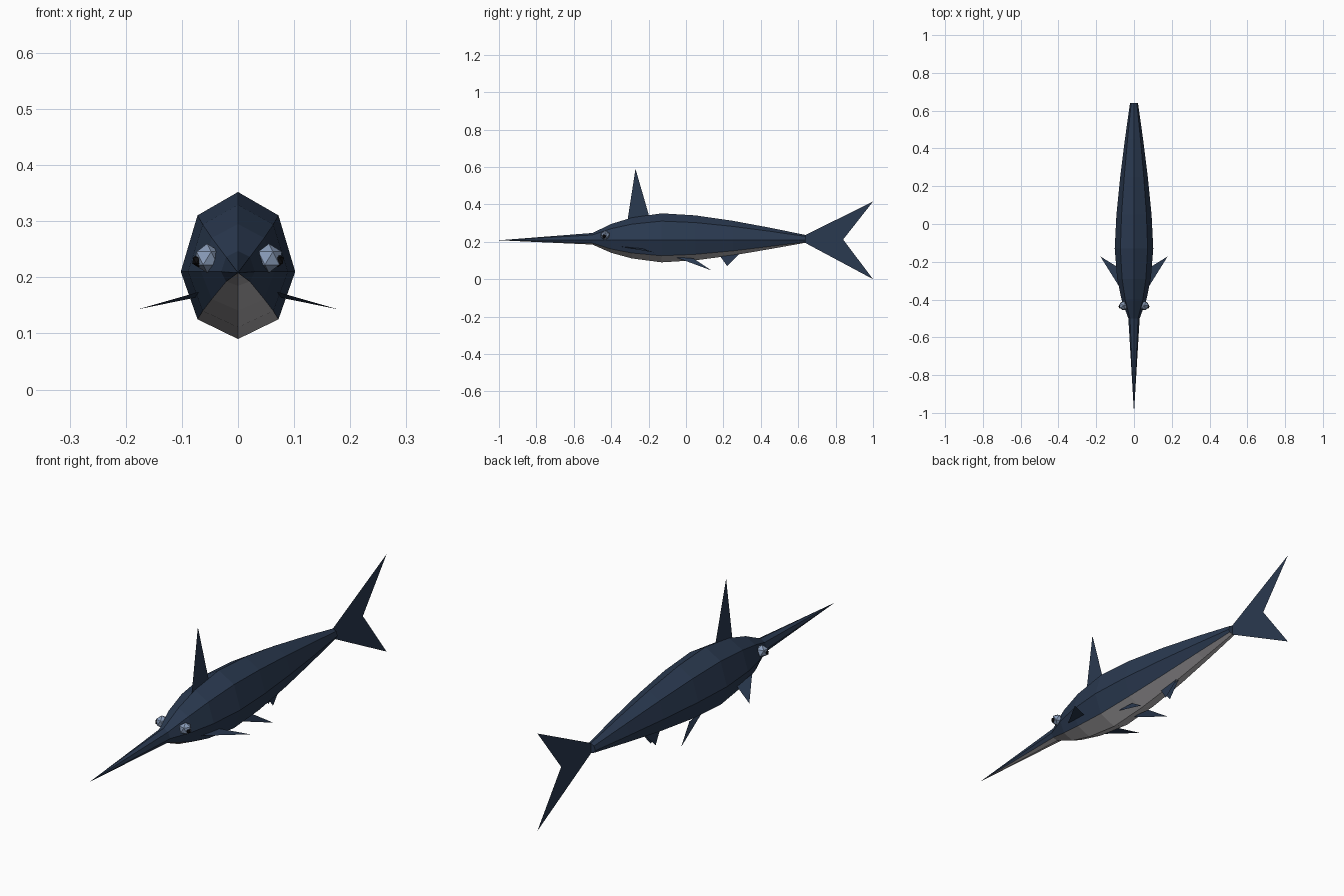
import bpy, bmesh, math

if "Cube" in bpy.data.objects:
    bpy.data.objects.remove(bpy.data.objects["Cube"])

def material(name, rgb):
    m = bpy.data.materials.new(name)
    m.diffuse_color = (*rgb, 1)
    m.use_nodes = True
    m.node_tree.nodes["Principled BSDF"].inputs["Base Color"].default_value = m.diffuse_color
    return m

NAVY = material("navy", (0.023, 0.041, 0.080))
BELLY = material("belly_grey", (0.45, 0.435, 0.45))
EYE = material("eye_blue_grey", (0.25, 0.33, 0.48))
BLACK = material("pupil_black", (0.004, 0.004, 0.005))

def finish(name, bm, *mats):
    me = bpy.data.meshes.new(name)
    bm.to_mesh(me)
    bm.free()
    ob = bpy.data.objects.new(name, me)
    for m in mats:
        me.materials.append(m)
    bpy.context.collection.objects.link(ob)
    return ob

# Body and bill: eight-sided sections (y, half width, rise, drop) around z = 0.21
MID = 0.21
SECTIONS = [(-0.50, 0.030, 0.037, 0.025), (-0.40, 0.066, 0.085, 0.069),
            (-0.29, 0.089, 0.119, 0.099), (-0.13, 0.102, 0.142, 0.120),
            (0.05, 0.093, 0.131, 0.109), (0.25, 0.073, 0.102, 0.083),
            (0.45, 0.048, 0.065, 0.049), (0.64, 0.021, 0.026, 0.015)]
bm = bmesh.new()
rings = []
for y, w, up, down in SECTIONS:
    ring = []
    for i in range(8):
        a = i * math.pi / 4
        s = math.cos(a)
        ring.append(bm.verts.new((w * math.sin(a), y, MID + s * (up if s > 0 else down))))
    rings.append(ring)
tip = bm.verts.new((0, -1.0, MID - 0.002))
for i in range(8):
    j = (i + 1) % 8
    under = 1 if i in (3, 4) else 0          # the two lowest strips are grey
    bm.faces.new((tip, rings[0][i], rings[0][j])).material_index = under
    for a, b in zip(rings, rings[1:]):
        bm.faces.new((a[i], b[i], b[j], a[j])).material_index = under
bm.faces.new(rings[-1])
bmesh.ops.recalc_face_normals(bm, faces=bm.faces)
finish("body", bm, NAVY, BELLY)

# Fins: thin flat sheets
def fin(name, *pts):
    bm = bmesh.new()
    bm.faces.new([bm.verts.new(p) for p in pts])
    bmesh.ops.triangulate(bm, faces=bm.faces)
    finish(name, bm, NAVY)

fin("dorsal_fin", (0, -0.315, 0.30), (0, -0.195, 0.33), (0, -0.27, 0.59))
fin("tail_upper_lobe", (0, 0.63, 0.212), (0, 0.84, 0.212), (0, 1.0, 0.415), (0, 0.63, 0.232))
fin("tail_lower_lobe", (0, 0.63, 0.212), (0, 0.63, 0.198), (0, 1.0, 0.0), (0, 0.84, 0.212))

# Paired fins and eyes
def ball(name, mat, centre, r):
    bm = bmesh.new()
    bmesh.ops.create_icosphere(bm, subdivisions=1, radius=r)
    bmesh.ops.translate(bm, verts=bm.verts, vec=centre)
    finish(name, bm, mat)

for side, s in (("right", 1), ("left", -1)):
    fin(side + "_pectoral_fin", (s * 0.070, -0.345, 0.174), (s * 0.178, -0.172, 0.143),
        (s * 0.075, -0.235, 0.164))
    fin(side + "_pelvic_fin", (s * 0.040, -0.06, 0.119), (s * 0.072, 0.135, 0.047),
        (s * 0.0436, 0.04, 0.111))
    fin(side + "_anal_fin", (s * 0.004, 0.17, 0.140), (s * 0.011, 0.22, 0.070),
        (s * 0.003, 0.30, 0.150))
    ball(side + "_eye", EYE, (s * 0.055, -0.432, 0.234), 0.026)
    ball(side + "_pupil", BLACK, (s * 0.071, -0.437, 0.230), 0.012)
